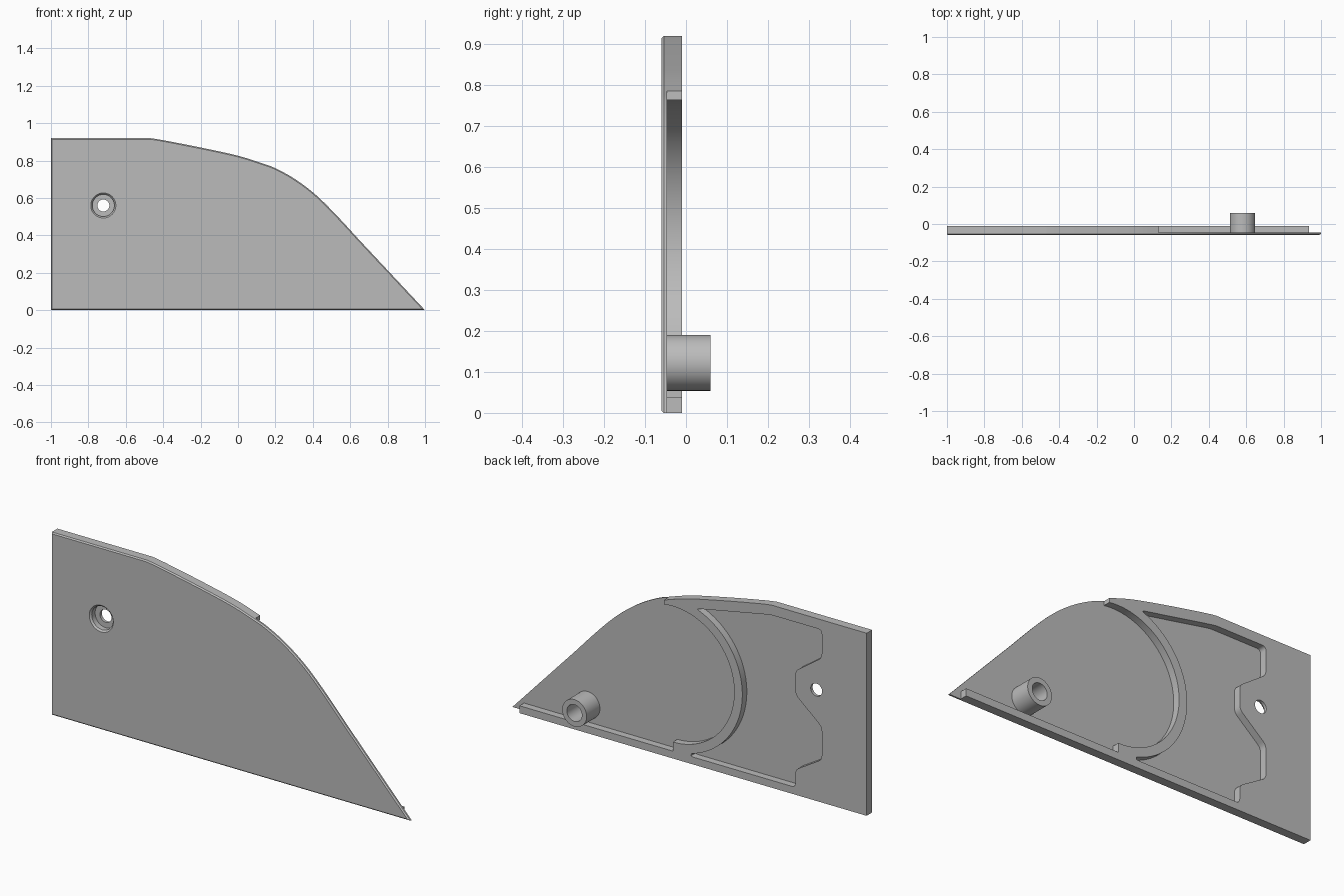
import bpy, bmesh, math
from mathutils import Vector

if "Cube" in bpy.data.objects:
    bpy.data.objects.remove(bpy.data.objects["Cube"])

FRONT, STEP, BACK, BOSS_END = -0.06, -0.046, -0.01, 0.06

grey = bpy.data.materials.new("plain_grey")
grey.diffuse_color = (0.5, 0.5, 0.5, 1)
grey.use_nodes = True
grey.node_tree.nodes["Principled BSDF"].inputs["Base Color"].default_value = grey.diffuse_color


def arc(cx, cz, r, a0, a1, n):
    """Points on an arc, angles in degrees."""
    return [(cx + r * math.cos(math.radians(a0 + (a1 - a0) * i / n)),
             cz + r * math.sin(math.radians(a0 + (a1 - a0) * i / n))) for i in range(n + 1)]


def circle(cx, cz, r, n=48):
    return arc(cx, cz, r, 0, 360, n)[:-1]


def spline(pts, n=6):
    """Smooth curve through the points."""
    p = [Vector(q) for q in [pts[0]] + pts + [pts[-1]]]
    out = []
    for a, b, c, d in zip(p, p[1:], p[2:], p[3:]):
        for i in range(n):
            t = i / n
            out.append(tuple(0.5 * (2 * b + (c - a) * t + (2 * a - 5 * b + 4 * c - d) * t * t
                                    + (3 * b - a - 3 * c + d) * t ** 3)))
    return out + [pts[-1]]


def fillet(pts, r, n=5):
    """Round the inner corners of an open path."""
    out = [pts[0]]
    for a, b, c in zip(pts, pts[1:], pts[2:]):
        a, b, c = Vector(a), Vector(b), Vector(c)
        s = b + (a - b).normalized() * min(r, (a - b).length * 0.45)
        e = b + (c - b).normalized() * min(r, (c - b).length * 0.45)
        out += [tuple(s * (1 - t) ** 2 + b * 2 * t * (1 - t) + e * t * t)
                for t in (i / n for i in range(n + 1))]
    return out + [pts[-1]]


def inset(loop, d):
    """Offset a counter-clockwise loop inwards."""
    out = []
    for i, q in enumerate(loop):
        p = Vector(q)
        u = (p - Vector(loop[i - 1])).normalized()
        v = (Vector(loop[(i + 1) % len(loop)]) - p).normalized()
        nu, nv = Vector((-u.y, u.x)), Vector((-v.y, v.x))
        out.append(tuple(p + (nu + nv) * d / (1 + nu.dot(nv))))
    return out


def solid(name, walls):
    """Each wall is a stack of (loop, y) rings; first and last rings are capped."""
    bm = bmesh.new()
    caps = [[], []]
    for wall in walls:
        rings = [[bm.verts.new((x, y, z)) for x, z in loop] for loop, y in wall]
        n = len(rings[0])
        for lo, hi in zip(rings, rings[1:]):
            for i in range(n):
                j = (i + 1) % n
                bm.faces.new((lo[i], lo[j], hi[j], hi[i]))
        for cap, ring in zip(caps, (rings[0], rings[-1])):
            cap += [bm.edges.get((ring[i], ring[(i + 1) % n])) for i in range(n)]
    for cap, side in zip(caps, (-1, 1)):
        bmesh.ops.triangle_fill(bm, edges=cap, use_beauty=True, normal=(0, side, 0))
    bmesh.ops.recalc_face_normals(bm, faces=bm.faces)
    mesh = bpy.data.meshes.new(name)
    bm.to_mesh(mesh)
    bm.free()
    mesh.materials.append(grey)
    ob = bpy.data.objects.new(name, mesh)
    bpy.context.collection.objects.link(ob)
    bpy.ops.object.select_all(action='DESELECT')
    ob.select_set(True)
    bpy.context.view_layer.objects.active = ob
    bpy.ops.object.shade_smooth_by_angle(angle=math.radians(25))


# Top edge, from the flat part down to the pointed tip
upper = spline([(-0.47, 0.92), (-0.4, 0.909), (-0.2, 0.87), (0, 0.826), (0.13, 0.785),
                (0.2, 0.759), (0.302, 0.703), (0.409, 0.623), (0.516, 0.519), (0.65, 0.374)])
outline = [(-1, 0), (1, 0)] + upper[::-1] + [(-1, 0.92)]
HX, HZ = -0.72, 0.56      # screw hole
CX, CZ = 0.08, 0.425      # curved rib centre

# Thin front plate with chamfered edge and screw hole mouth
solid("front_plate", [
    [(inset(outline, 0.006), FRONT), (outline, FRONT + 0.006), (outline, STEP)],
    [(circle(HX, HZ, 0.067), FRONT), (circle(HX, HZ, 0.059), FRONT + 0.008),
     (circle(HX, HZ, 0.059), STEP)]])

# Raised back frame: bottom rail, curved rib, top rail and end block
frame = [(-1, 0), (0.935, 0), (0.935, 0.037), (0.08, 0.037)]
frame += arc(CX, CZ, 0.342, 270, 81.5, 48)
frame += [p for p in upper if p[0] < 0.131][::-1] + [(-1, 0.92)]

# Pocket between the rib and the end block, with a tab around the hole
rib = arc(CX, CZ, 0.387, 114, 254.5, 40)
pocket = fillet([rib[-1], (-0.02, 0.037), (-0.603, 0.037), (-0.603, 0.127), (-0.75, 0.215),
                 (-0.75, 0.38), (-0.603, 0.505), (-0.603, 0.625), (-0.75, 0.728),
                 (-0.75, 0.87), (-0.466, 0.87), (-0.05, 0.79), rib[0]], 0.022)
solid("back_frame", [
    [(frame, STEP), (frame, BACK)],
    [(pocket + rib[1:-1], STEP), (pocket + rib[1:-1], BACK)],
    [(circle(HX, HZ, 0.059), STEP), (circle(HX, HZ, 0.059), -0.025),
     (circle(HX, HZ, 0.032), -0.025), (circle(HX, HZ, 0.032), BACK)]])

# Hollow round post
solid("hollow_post", [[(circle(0.58, 0.122, r), STEP), (circle(0.58, 0.122, r), BOSS_END)]
                      for r in (0.068, 0.042)])
